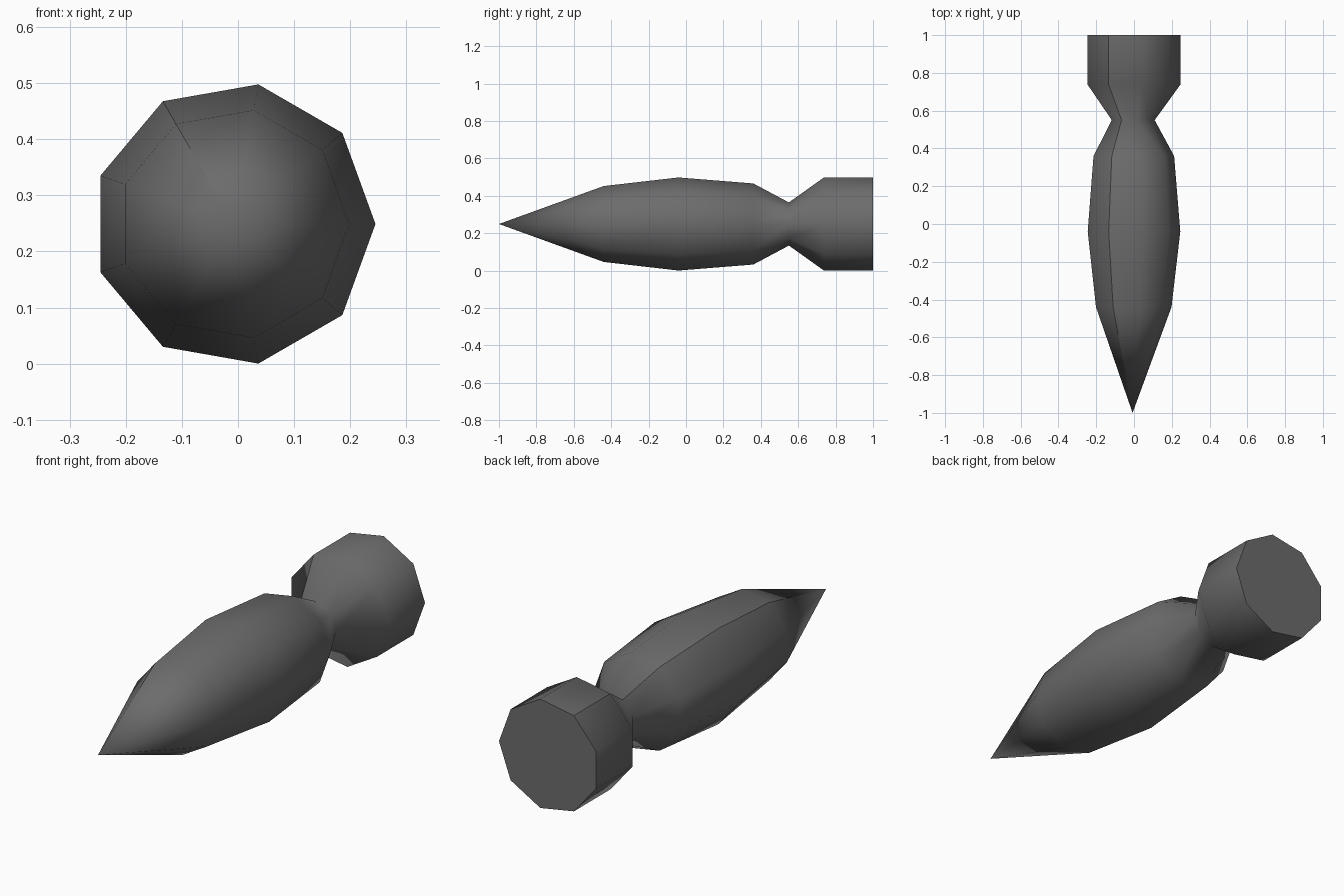
import bpy, bmesh, math

if "Cube" in bpy.data.objects:
    bpy.data.objects.remove(bpy.data.objects["Cube"])

SIDES = 9
CX, CZ = -0.0076, 0.249
# profile along the length: (y, radius)
PROFILE = [(-0.44, 0.206), (-0.04, 0.2526), (0.36, 0.220),
           (0.55, 0.117), (0.737, 0.2526), (1.0, 0.2526)]

mat = bpy.data.materials.new("dark grey")
mat.diffuse_color = (0.15, 0.15, 0.15, 1)
mat.use_nodes = True
mat.node_tree.nodes["Principled BSDF"].inputs["Base Color"].default_value = mat.diffuse_color

bm = bmesh.new()
# nose tip and rings
tip = bm.verts.new((CX, -1.0, CZ))
rings = []
for y, r in PROFILE:
    rings.append([bm.verts.new((CX + r * math.cos(math.tau * i / SIDES), y,
                                CZ + r * math.sin(math.tau * i / SIDES)))
                  for i in range(SIDES)])

# nose cone, body bands and flat tail cap
for i in range(SIDES):
    j = (i + 1) % SIDES
    bm.faces.new((tip, rings[0][i], rings[0][j]))
    for a, b in zip(rings, rings[1:]):
        bm.faces.new((a[i], b[i], b[j], a[j]))
cap = bm.faces.new(rings[-1])
bmesh.ops.recalc_face_normals(bm, faces=bm.faces)

# smooth skin, with a hard rim at the cap and one hard seam along the body
for f in bm.faces:
    f.smooth = f is not cap
for e in cap.edges:
    e.smooth = False
seam = [tip] + [ring[3] for ring in rings]
for a, b in zip(seam, seam[1:]):
    bm.edges.get((a, b)).smooth = False

mesh = bpy.data.meshes.new("bomb_body")
bm.to_mesh(mesh)
bm.free()
mesh.materials.append(mat)
obj = bpy.data.objects.new("bomb_body", mesh)
bpy.context.collection.objects.link(obj)
